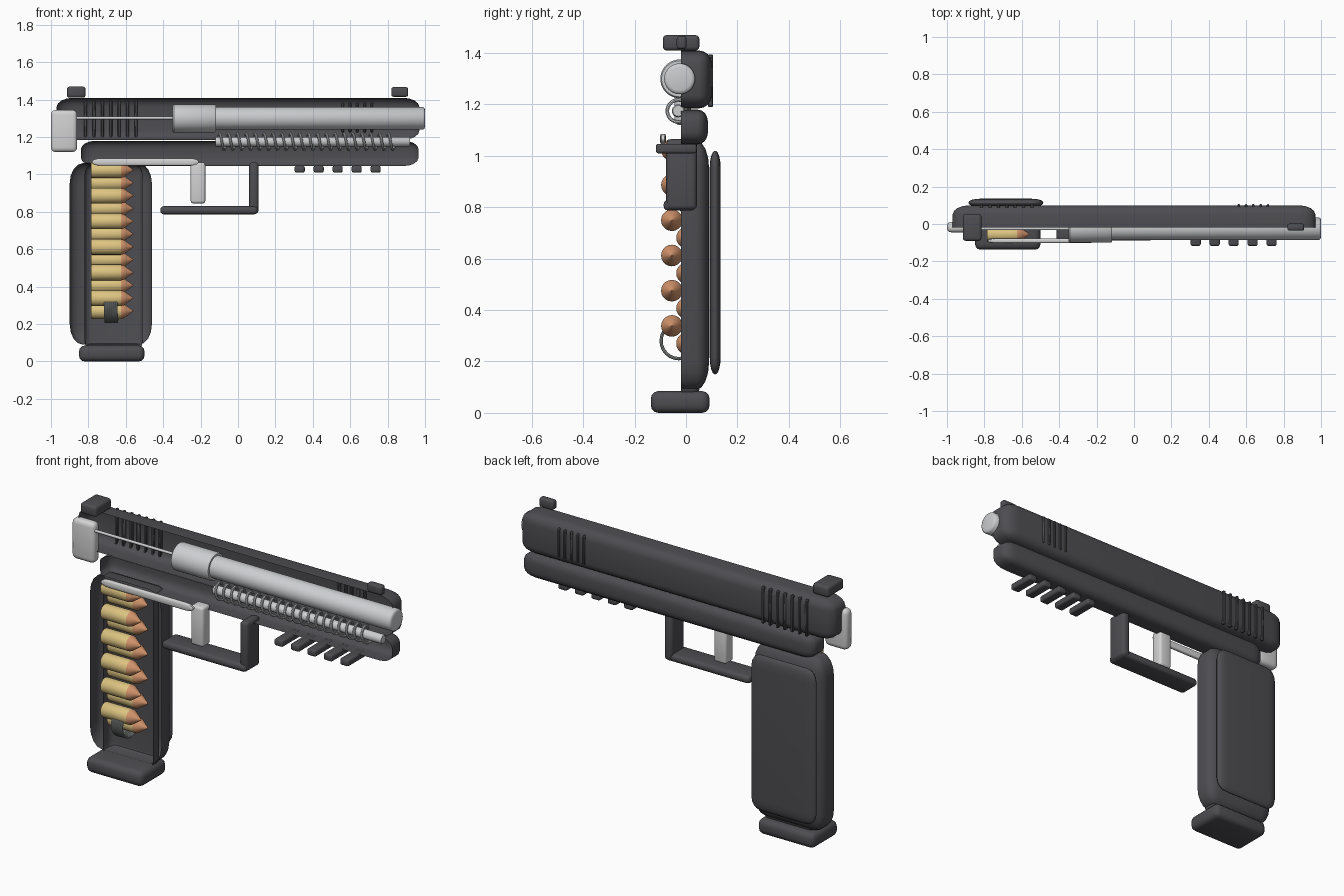
import bpy, bmesh, math
from mathutils import Vector, Matrix

if "Cube" in bpy.data.objects:
    bpy.data.objects.remove(bpy.data.objects["Cube"])


def material(name, color):
    m = bpy.data.materials.new(name)
    m.use_nodes = True
    m.diffuse_color = (*color, 1)
    m.node_tree.nodes["Principled BSDF"].inputs["Base Color"].default_value = (*color, 1)
    return m


dark = material("dark polymer", (0.075, 0.073, 0.082))
steel = material("bright steel", (0.6, 0.61, 0.63))
pale = material("pale grey", (0.65, 0.65, 0.65))
wire = material("spring steel", (0.3, 0.32, 0.32))
brass = material("brass", (0.72, 0.55, 0.22))
copper = material("copper", (0.65, 0.3, 0.15))


def finish(name, bm, mats):
    bmesh.ops.recalc_face_normals(bm, faces=bm.faces)
    me = bpy.data.meshes.new(name)
    bm.to_mesh(me)
    bm.free()
    for m in mats:
        me.materials.append(m)
    ob = bpy.data.objects.new(name, me)
    bpy.context.collection.objects.link(ob)
    return ob


def box(name, x, y, z, bevel, mat, cut=None, segments=3):
    """Rounded box from ranges; bevel has one radius per axis, cut opens it at a y plane."""
    lo, hi = Vector((x[0], y[0], z[0])), Vector((x[1], y[1], z[1]))
    b = Vector(bevel) if isinstance(bevel, tuple) else Vector((bevel,) * 3)
    bm = bmesh.new()
    bmesh.ops.create_cube(bm, size=1)
    size = hi - lo
    bmesh.ops.scale(bm, verts=bm.verts, vec=[s / r for s, r in zip(size, b)])
    bmesh.ops.bevel(bm, geom=bm.edges[:], offset=1, segments=segments,
                    profile=0.5, affect='EDGES')
    bmesh.ops.scale(bm, verts=bm.verts, vec=b)
    bmesh.ops.translate(bm, verts=bm.verts, vec=(lo + hi) / 2)
    ob_normals = bm
    if cut is not None:
        bmesh.ops.bisect_plane(bm, geom=bm.verts[:] + bm.edges[:] + bm.faces[:],
                               plane_co=(0, cut, 0), plane_no=(0, -1, 0), clear_outer=True)
    return finish(name, ob_normals, [mat])


def lathe(name, profile, y, z, mats, sides=32, split=None):
    """Solid of revolution along x; faces past the split use the second material."""
    bm = bmesh.new()
    rings = []
    for px, r in profile:
        rings.append([bm.verts.new((px, y + r * math.cos(math.tau * i / sides),
                                    z + r * math.sin(math.tau * i / sides)))
                      for i in range(sides)])
    for a, b in zip(rings, rings[1:]):
        for i in range(sides):
            j = (i + 1) % sides
            bm.faces.new((a[i], a[j], b[j], b[i]))
    bm.faces.new(rings[0])
    bm.faces.new(rings[-1])
    if split is not None:
        for f in bm.faces:
            f.material_index = int(f.calc_center_median().x > split)
    return finish(name, bm, mats)


def coil(name, x0, x1, y, z, radius, thickness, turns, mat):
    """Wire helix along x."""
    cu = bpy.data.curves.new(name, 'CURVE')
    cu.dimensions = '3D'
    cu.bevel_depth = thickness
    cu.bevel_resolution = 2
    cu.use_fill_caps = True
    sp = cu.splines.new('POLY')
    n = turns * 24
    sp.points.add(n)
    for i, p in enumerate(sp.points):
        a = math.tau * i / 24
        p.co = (x0 + (x1 - x0) * i / n, y + radius * math.cos(a), z + radius * math.sin(a), 1)
    cu.materials.append(mat)
    ob = bpy.data.objects.new(name, cu)
    bpy.context.collection.objects.link(ob)
    return ob


# Opened half shells of the body
CUT = -0.02
box("slide", (-0.97, 0.97), (-0.14, 0.10), (1.185, 1.41), (0.09, 0.05, 0.05), dark, CUT, 4)
box("frame", (-0.84, 0.965), (-0.125, 0.085), (1.045, 1.18), (0.08, 0.04, 0.045), dark, CUT, 4)
box("grip", (-0.9, -0.46), (-0.13, 0.09), (0.09, 1.06), (0.07, 0.05, 0.11), dark, CUT, 4)
box("magazine_body", (-0.82, -0.51), (-0.09, 0.055), (0.06, 1.05), (0.035, 0.03, 0.05), dark, CUT)

# Grip panel and magazine base
box("grip_panel", (-0.885, -0.485), (0.092, 0.135), (0.15, 1.02), (0.06, 0.02, 0.07), dark, None, 4)
box("magazine_base", (-0.85, -0.5), (-0.137, 0.092), (0, 0.085), 0.03, dark)

# Sights
box("rear_sight", (-0.915, -0.815), (-0.09, 0.052), (1.41, 1.47), 0.015, dark)
box("front_sight", (0.82, 0.91), (-0.036, 0.002), (1.415, 1.467), 0.012, dark)

# Grip grooves on the slide side
for i in range(7):
    x = -0.815 + 0.045 * i
    box("rear_serration", (x - 0.008, x + 0.008), (0.085, 0.106), (1.19, 1.395), 0.004, dark, None, 1)
for i in range(5):
    x = 0.56 + 0.039 * i
    box("front_serration", (x - 0.007, x + 0.007), (0.085, 0.106), (1.225, 1.385), 0.004, dark, None, 1)

# Accessory rail
for i in range(5):
    x = 0.33 + 0.1015 * i
    box("rail_bar", (x - 0.027, x + 0.027), (-0.117, 0.042), (1.01, 1.047), 0.01, dark)

# Trigger group
box("trigger_guard_post", (0.06, 0.11), (-0.077, 0.042), (0.79, 1.065), 0.018, dark)
box("trigger_guard_bottom", (-0.415, 0.105), (-0.087, 0.038), (0.787, 0.83), 0.018, dark)
box("trigger", (-0.253, -0.175), (-0.06, 0.01), (0.845, 1.065), 0.014, pale)
box("trigger_bar", (-0.78, -0.21), (-0.102, -0.077), (1.047, 1.086), (0.05, 0.006, 0.017), pale)
box("hammer", (-1.0, -0.86), (-0.045, 0.012), (1.12, 1.345), (0.025, 0.02, 0.025), pale)

# Barrel, chamber and firing pin
lathe("barrel", [(-0.2, 0.06), (0.99, 0.06), (0.997, 0.055), (1.0, 0.045)], -0.025, 1.30, [steel], 40)
lathe("chamber", [(-0.35, 0.068), (-0.343, 0.075), (-0.125, 0.075), (-0.118, 0.07)],
      -0.025, 1.30, [steel], 40)
lathe("firing_pin", [(-0.87, 0.008), (-0.34, 0.008)], -0.025, 1.302, [steel], 12)

# Recoil assembly
lathe("guide_rod", [(-0.12, 0.025), (0.915, 0.025), (0.92, 0.021)], -0.03, 1.175, [steel], 24)
coil("recoil_spring", -0.11, 0.84, -0.03, 1.175, 0.043, 0.007, 20, steel)

# Staggered cartridges and the spring below
for i in range(12):
    lathe("cartridge", [(-0.785, 0.039), (-0.781, 0.042), (-0.625, 0.042), (-0.61, 0.038),
                        (-0.575, 0.013), (-0.56, 0.002)],
          -0.055 if i % 2 else 0.004, 0.27 + 0.0685 * i, [brass, copper], 20, -0.62)
coil("magazine_spring", -0.715, -0.645, -0.028, 0.28, 0.069, 0.0065, 7, wire)

# Turn wires into meshes and smooth everything
bpy.ops.object.select_all(action='DESELECT')
parts = [o for o in bpy.context.scene.objects if o.type in {'MESH', 'CURVE'}]
for o in parts:
    o.select_set(True)
bpy.context.view_layer.objects.active = parts[0]
bpy.ops.object.convert(target='MESH')
bpy.ops.object.shade_smooth_by_angle(angle=math.radians(40))
